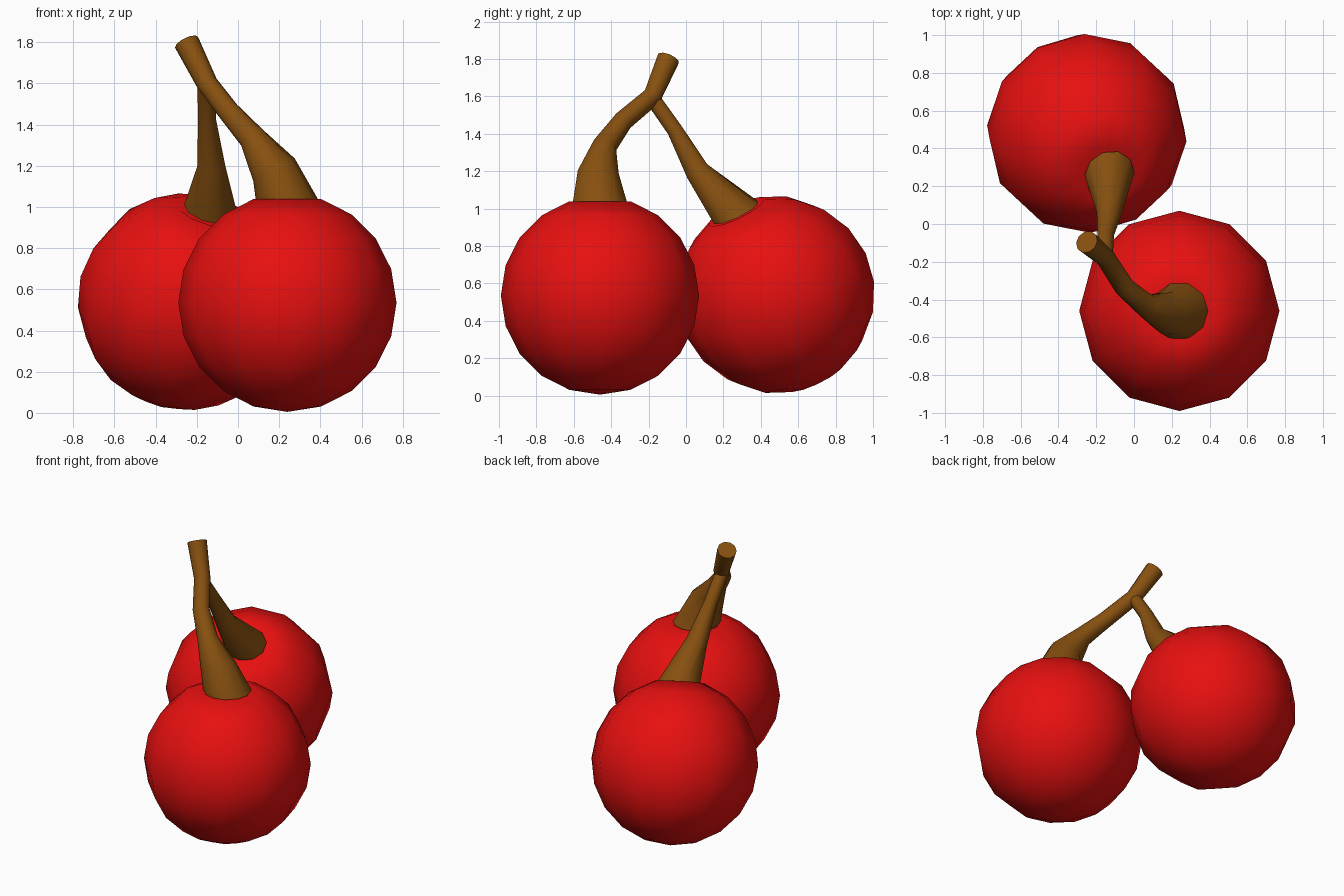
import bpy, bmesh, math
from mathutils import Vector

if "Cube" in bpy.data.objects:
    bpy.data.objects.remove(bpy.data.objects["Cube"])


def material(name, color):
    m = bpy.data.materials.new(name)
    m.diffuse_color = (*color, 1)
    m.use_nodes = True
    m.node_tree.nodes["Principled BSDF"].inputs["Base Color"].default_value = m.diffuse_color
    return m


RED = material("cherry red", (0.80, 0.005, 0.005))
BROWN = material("stem brown", (0.24, 0.08, 0.005))


def finish(name, bm, mat):
    bmesh.ops.recalc_face_normals(bm, faces=bm.faces)
    me = bpy.data.meshes.new(name)
    bm.to_mesh(me)
    bm.free()
    me.materials.append(mat)
    ob = bpy.data.objects.new(name, me)
    bpy.context.collection.objects.link(ob)
    for p in me.polygons:
        p.use_smooth = len(p.vertices) < 5   # end caps stay flat
    return ob


def cherry(name, center, axis, radius=0.53):
    # 12 x 10 sphere with a dimple at the stem pole, tilted towards its stem
    bm = bmesh.new()
    bmesh.ops.create_uvsphere(bm, u_segments=12, v_segments=10, radius=radius)
    top = max(bm.verts, key=lambda v: v.co.z)
    top.co.z = radius * 0.78
    ob = finish(name, bm, RED)
    ob.location = center
    ob.rotation_mode = 'QUATERNION'
    ob.rotation_quaternion = Vector((0, 0, 1)).rotation_difference(Vector(axis))


def stem(name, path, end_dir, sides=10):
    # tapered tube along (x, y, z, radius) points; end_dir sets the base ring
    pts = [Vector(p[:3]) for p in path]
    bm = bmesh.new()
    rings = []
    for i, p in enumerate(pts):
        a, b = pts[max(i - 1, 0)], pts[min(i + 1, len(pts) - 1)]
        t = Vector(end_dir) if i == 0 else b - a
        q = Vector((0, 0, 1)).rotation_difference(t.normalized())
        r = path[i][3]
        rings.append([bm.verts.new(p + q @ Vector((
            r * math.cos(2 * math.pi * k / sides),
            r * math.sin(2 * math.pi * k / sides), 0))) for k in range(sides)])
    for lo, hi in zip(rings, rings[1:]):
        for k in range(sides):
            n = (k + 1) % sides
            bm.faces.new((lo[k], lo[n], hi[n], hi[k]))
    bm.faces.new(rings[0])
    bm.faces.new(rings[-1])
    finish(name, bm, BROWN)


# fruit
back_axis = (0.12, -0.22, 0.46)
cherry("front_cherry", (0.24, -0.46, 0.535), (0, 0, 1))
cherry("back_cherry", (-0.25, 0.48, 0.54), back_axis)

# main stem, flaring into the front cherry
stem("main_stem", [(0.24, -0.46, 1.03, 0.153), (0.175, -0.47, 1.18, 0.115),
                   (0.07, -0.435, 1.335, 0.066), (-0.05, -0.335, 1.47, 0.054),
                   (-0.15, -0.18, 1.60, 0.052), (-0.25, -0.095, 1.80, 0.062)],
     (0, 0, 1))

# branch stem, flaring into the back cherry
stem("branch_stem", [(-0.13, 0.265, 0.98, 0.135), (-0.13, 0.06, 1.20, 0.068),
                     (-0.15, -0.06, 1.42, 0.044), (-0.155, -0.18, 1.59, 0.042)],
     back_axis)
